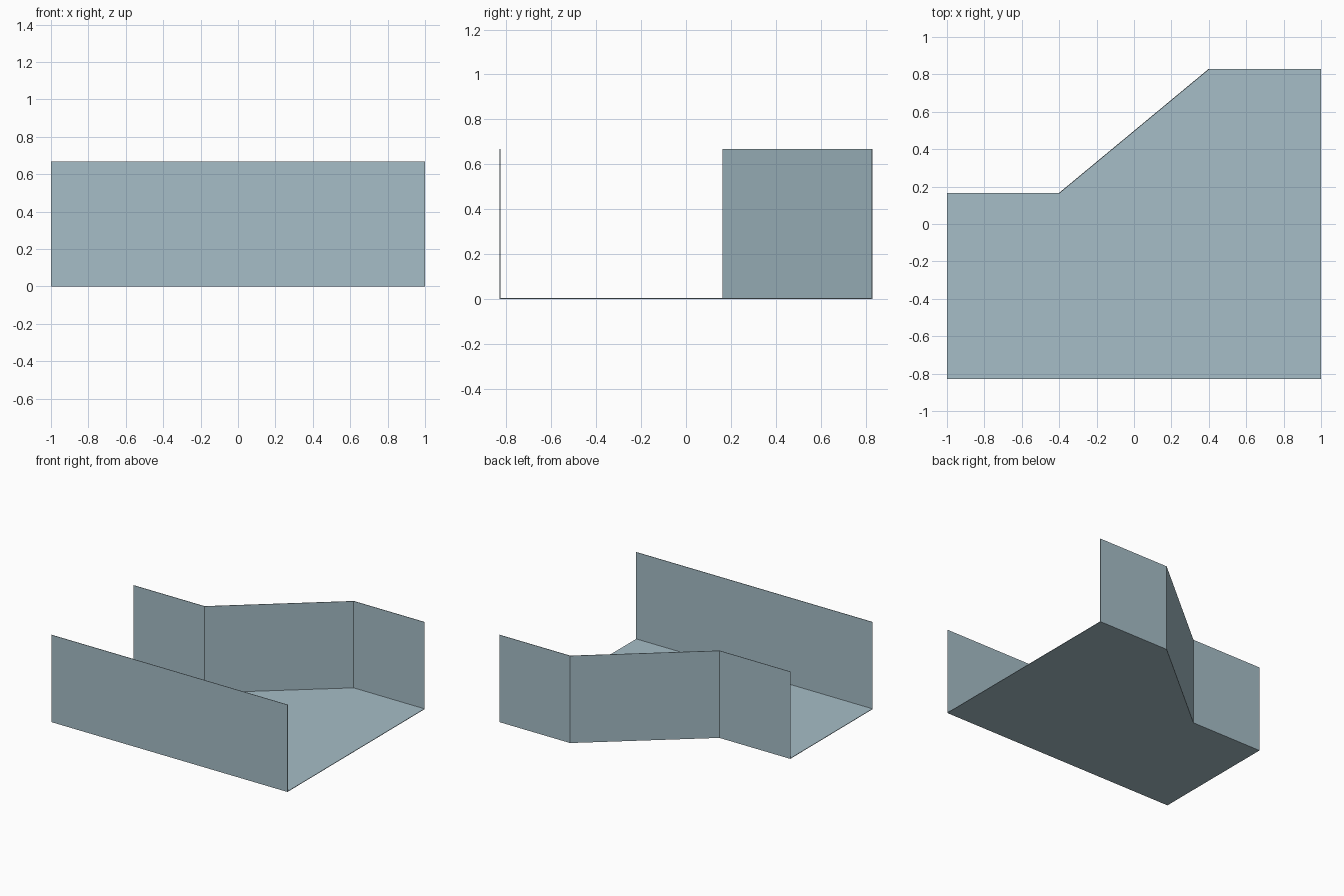
import bpy
import bmesh

cube = bpy.data.objects.get("Cube")
if cube:
    bpy.data.objects.remove(cube, do_unlink=True)

HEIGHT = 0.667
FRONT = -0.83
THICK = 0.004

paint = bpy.data.materials.new("pale_blue_grey")
paint.use_nodes = True
colour = (0.38, 0.51, 0.57, 1)
paint.diffuse_color = colour
bsdf = next(n for n in paint.node_tree.nodes if n.type == "BSDF_PRINCIPLED")
bsdf.inputs["Base Color"].default_value = colour


def sheet(name, bm):
    """Turn a surface into a thin flat-shaded panel, thickened inward."""
    mesh = bpy.data.meshes.new(name)
    bm.to_mesh(mesh)
    bm.free()
    mesh.materials.append(paint)
    obj = bpy.data.objects.new(name, mesh)
    bpy.context.collection.objects.link(obj)
    solid = obj.modifiers.new("thickness", "SOLIDIFY")
    solid.thickness = THICK
    solid.offset = -1
    solid.use_even_offset = True


def wall(name, path):
    """Raise a plan path into a wall; the outside is on the path's right."""
    bm = bmesh.new()
    columns = [[bm.verts.new((x, y, z)) for z in (0, HEIGHT)] for x, y in path]
    for (a, b), (c, d) in zip(columns, columns[1:]):
        bm.faces.new((a, c, d, b))
    sheet(name, bm)


# Plan outlines
front_path = [(-1, FRONT), (1, FRONT)]
back_path = [(1, 0.83), (0.4, 0.83), (-0.4, 0.167), (-1, 0.167)]

# Floor, facing down so that it thickens upward
floor = bmesh.new()
corners = [floor.verts.new((x, y, 0)) for x, y in front_path + back_path]
floor.faces.new(reversed(corners))
sheet("floor", floor)

# Straight front wall and stepped back wall
wall("front_wall", front_path)
wall("back_wall", back_path)
